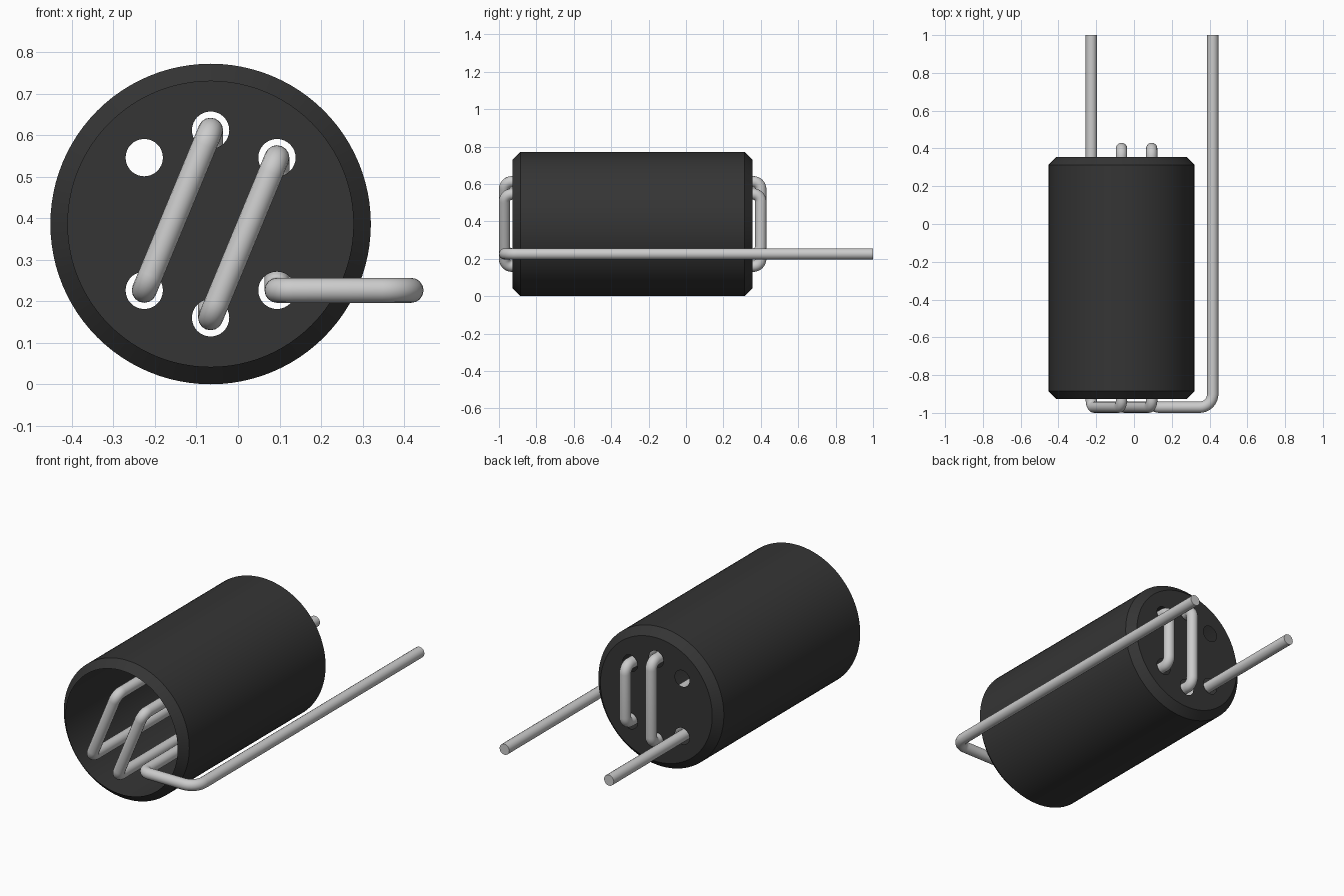
import bpy, bmesh, math
from mathutils import Vector

cube = bpy.data.objects.get("Cube")
if cube:
    bpy.data.objects.remove(cube, do_unlink=True)


def material(name, rgb, roughness):
    m = bpy.data.materials.new(name)
    m.use_nodes = True
    m.diffuse_color = (*rgb, 1)
    node = m.node_tree.nodes["Principled BSDF"]
    node.inputs["Base Color"].default_value = (*rgb, 1)
    node.inputs["Roughness"].default_value = roughness
    return m


dark = material("dark ferrite", (0.035, 0.035, 0.035), 0.6)
metal = material("tinned wire", (0.60, 0.60, 0.60), 0.4)

CX, CZ = -0.066, 0.386            # axis of the bead
RADIUS, CHAMFER = 0.386, 0.042
FRONT, BACK = -0.927, 0.355
HOLE_RING, HOLE_RADIUS = 0.226, 0.045
WIRE_RADIUS = 0.03


def hole_centre(degrees):
    a = math.radians(degrees)
    return CX + HOLE_RING * math.cos(a), CZ + HOLE_RING * math.sin(a)


def smooth(obj):
    bpy.ops.object.select_all(action='DESELECT')
    obj.select_set(True)
    bpy.context.view_layer.objects.active = obj
    bpy.ops.object.shade_smooth_by_angle(angle=math.radians(30))


def ring(bm, x, z, r, y, n):
    return [bm.verts.new((x + r * math.cos(2 * math.pi * i / n), y,
                          z + r * math.sin(2 * math.pi * i / n))) for i in range(n)]


# Bead: chamfered tube, open at the front
bm = bmesh.new()
N = 96
profile = [(RADIUS - CHAMFER, FRONT), (RADIUS, FRONT + CHAMFER),
           (RADIUS, BACK - CHAMFER), (RADIUS - CHAMFER, BACK)]
rings = [ring(bm, CX, CZ, r, y, N) for r, y in profile]
for a, b in zip(rings, rings[1:]):
    for i in range(N):
        j = (i + 1) % N
        bm.faces.new((a[i], b[i], b[j], a[j]))

# Back plate pierced by six wire holes
edges = [bm.edges.get((rings[-1][i], rings[-1][(i + 1) % N])) for i in range(N)]
for degrees in (45, 90, 135, 225, 270, 315):
    x, z = hole_centre(degrees)
    loop = ring(bm, x, z, HOLE_RADIUS, BACK, 32)
    edges += [bm.edges.new((loop[i], loop[(i + 1) % 32])) for i in range(32)]
bmesh.ops.triangle_fill(bm, edges=edges, use_beauty=True, use_dissolve=False,
                        normal=(0, 1, 0))
bm.normal_update()
for f in bm.faces:
    c = f.calc_center_median()
    outward = Vector((c.x - CX, 0, c.z - CZ)) if c.y < BACK - 1e-4 else Vector((0, 1, 0))
    if f.normal.dot(outward) < 0:
        f.normal_flip()
mesh = bpy.data.meshes.new("bead_body")
bm.to_mesh(mesh)
bm.free()
mesh.materials.append(dark)
body = bpy.data.objects.new("bead_body", mesh)
bpy.context.collection.objects.link(body)
smooth(body)


# Wire: one length threaded back and forth through the holes
def rounded(points, radii, steps=8):
    out = [points[0]]
    for prev, p, nxt, r in zip(points, points[1:], points[2:], radii):
        u, v = (prev - p).normalized(), (nxt - p).normalized()
        half = u.angle(v) / 2
        centre = p + (u + v).normalized() * (r / math.sin(half))
        start, end = p + u * (r / math.tan(half)), p + v * (r / math.tan(half))
        for i in range(steps + 1):
            d = (start - centre).slerp(end - centre, i / steps)
            out.append(centre + d.normalized() * r)
    return out + [points[-1]]


Y0, Y1, TIP = -0.97, 0.40, 1.0
low_z = hole_centre(315)[1]
path = [Vector((0.417, TIP, low_z)), Vector((0.417, Y0, low_z))]
y, other = Y0, Y1
for degrees in (315, 45, 270, 90):
    x, z = hole_centre(degrees)
    path += [Vector((x, y, z)), Vector((x, other, z))]
    y, other = other, y
x, z = hole_centre(225)
path += [Vector((x, Y0, z)), Vector((x, TIP, z))]
points = rounded(path, [0.07] + [0.04] * (len(path) - 3))

curve = bpy.data.curves.new("wire", 'CURVE')
curve.dimensions = '3D'
curve.bevel_depth = WIRE_RADIUS
curve.bevel_resolution = 6
curve.use_fill_caps = True
spline = curve.splines.new('POLY')
spline.points.add(len(points) - 1)
for sp, p in zip(spline.points, points):
    sp.co = (*p, 1)
curve.materials.append(metal)
wire = bpy.data.objects.new("wire", curve)
bpy.context.collection.objects.link(wire)
bpy.ops.object.select_all(action='DESELECT')
wire.select_set(True)
bpy.context.view_layer.objects.active = wire
bpy.ops.object.convert(target='MESH')
smooth(bpy.context.view_layer.objects.active)
